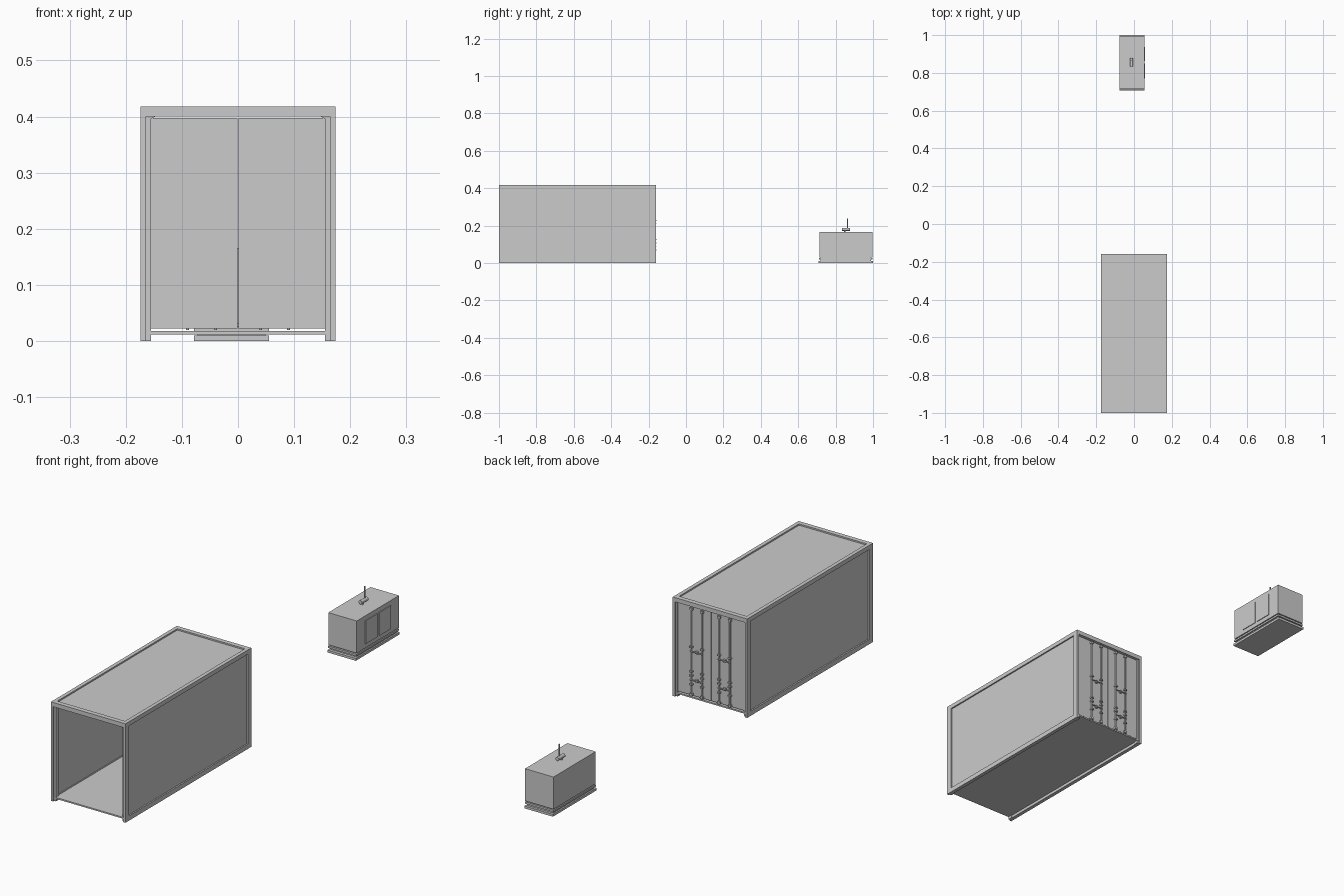
import bpy, bmesh, math
from mathutils import Vector

if "Cube" in bpy.data.objects:
    bpy.data.objects.remove(bpy.data.objects["Cube"])


def box(name, x, y, z, bevel=0):
    bm = bmesh.new()
    bmesh.ops.create_cube(bm, size=1)
    for v in bm.verts:
        for i, (a, b) in enumerate((x, y, z)):
            v.co[i] = a + (b - a) * (v.co[i] + 0.5)
    if bevel:
        bmesh.ops.bevel(bm, geom=bm.edges[:], offset=bevel, segments=1, affect='EDGES')
    return link(name, bm)


def link(name, bm):
    me = bpy.data.meshes.new(name)
    bm.to_mesh(me)
    bm.free()
    ob = bpy.data.objects.new(name, me)
    bpy.context.collection.objects.link(ob)
    return ob


def rod(name, a, b, r, sides=12):
    a, b = Vector(a), Vector(b)
    d = b - a
    bm = bmesh.new()
    bmesh.ops.create_cone(bm, cap_ends=True, segments=sides, radius1=r, radius2=r, depth=d.length)
    bm.transform(d.to_track_quat('Z', 'Y').to_matrix().to_4x4())
    bmesh.ops.translate(bm, verts=bm.verts, vec=(a + b) / 2)
    for f in bm.faces:
        f.smooth = len(f.verts) == 4
    return link(name, bm)


def span(s, a, b):
    return tuple(sorted((s * a, s * b)))


F, B, H, W = -1.0, -0.16, 0.418, 0.174

# Container sides: posts, rails and thin recessed panels
for s in (-1, 1):
    box("front_post", span(s, 0.164, W), (F, F + 0.025), (0, H))
    box("front_post_inner", span(s, 0.155, 0.164), (F + 0.006, F + 0.025), (0, 0.4))
    box("rear_post", span(s, 0.164, W), (B - 0.022, B), (0, H))
    box("rear_post_inner", span(s, 0.155, 0.164), (B - 0.022, B - 0.006), (0, 0.4))
    box("top_side_rail", span(s, 0.158, W), (F + 0.02, B - 0.02), (0.4, H))
    box("bottom_side_rail", span(s, 0.158, W), (F + 0.02, B - 0.02), (0, 0.02))
    box("side_panel", span(s, 0.162, 0.168), (F + 0.02, B - 0.02), (0.018, 0.402))

# Roof, floor and end headers
box("roof_panel", (-0.16, 0.16), (F + 0.015, B - 0.015), (0.405, 0.412))
box("floor", (-0.165, 0.165), (F + 0.004, B - 0.004), (0.012, 0.018))
box("front_header", (-0.165, 0.165), (F, F + 0.02), (0.4, H))
box("rear_header", (-0.165, 0.165), (B - 0.02, B), (0.4, H))

# Small gussets in the upper corners of the open end
for s in (-1, 1):
    bm = bmesh.new()
    pts = [(s * 0.155, 0.4), (s * 0.147, 0.4), (s * 0.155, 0.396)]
    f = bm.faces.new([bm.verts.new((x, F + 0.006, z)) for x, z in pts])
    r = bmesh.ops.extrude_face_region(bm, geom=[f])
    bmesh.ops.translate(bm, verts=[v for v in r["geom"] if isinstance(v, bmesh.types.BMVert)],
                        vec=(0, 0.019, 0))
    bmesh.ops.recalc_face_normals(bm, faces=bm.faces)
    link("corner_gusset", bm)

# Rear doors with a narrow centre gap, locking bars, collars and handles
for s in (-1, 1):
    box("door", span(s, 0.001, 0.155), (B - 0.018, B - 0.009), (0.022, 0.397))
    for x in (0.04, 0.09):
        px = s * x
        rod("locking_bar", (px, B - 0.005, 0.02), (px, B - 0.005, 0.395), 0.003)
        for z in (0.07, 0.107, 0.125, 0.228):
            box("bar_collar", (px - 0.006, px + 0.006), (B - 0.01, B + 0.002), (z - 0.003, z + 0.003))
        for z in (0.027, 0.388):
            box("bar_keeper", (px - 0.006, px + 0.006), (B - 0.01, B), (z - 0.005, z + 0.005))
    for z in (0.21, 0.09):
        rod("door_handle", (s * 0.036, B - 0.001, z), (s * 0.094, B - 0.001, z), 0.0025)
        box("handle_catch", span(s, 0.06, 0.07), (B - 0.01, B), (z - 0.005, z + 0.005))

# Generator skid and body
box("skid_base", (-0.078, 0.055), (0.708, 1.0), (0, 0.01))
box("skid_web", (-0.072, 0.049), (0.72, 0.99), (0.01, 0.018))
box("skid_upper", (-0.078, 0.055), (0.712, 0.996), (0.018, 0.026))
box("skid_neck", (-0.072, 0.049), (0.72, 0.99), (0.026, 0.031))
box("generator_body", (-0.078, 0.055), (0.714, 0.996), (0.03, 0.166))

# Generator access doors on the right side
for y0, y1 in ((0.77, 0.85), (0.862, 0.938)):
    box("access_door", (0.05, 0.058), (y0, y1), (0.048, 0.146))

# Exhaust silencer and stack
rod("exhaust_outlet", (-0.013, 0.85, 0.16), (-0.013, 0.85, 0.178), 0.004)
rod("silencer", (-0.013, 0.835, 0.18), (-0.013, 0.878, 0.18), 0.008, 16)
rod("exhaust_stack", (-0.013, 0.864, 0.18), (-0.013, 0.864, 0.238), 0.0025)
